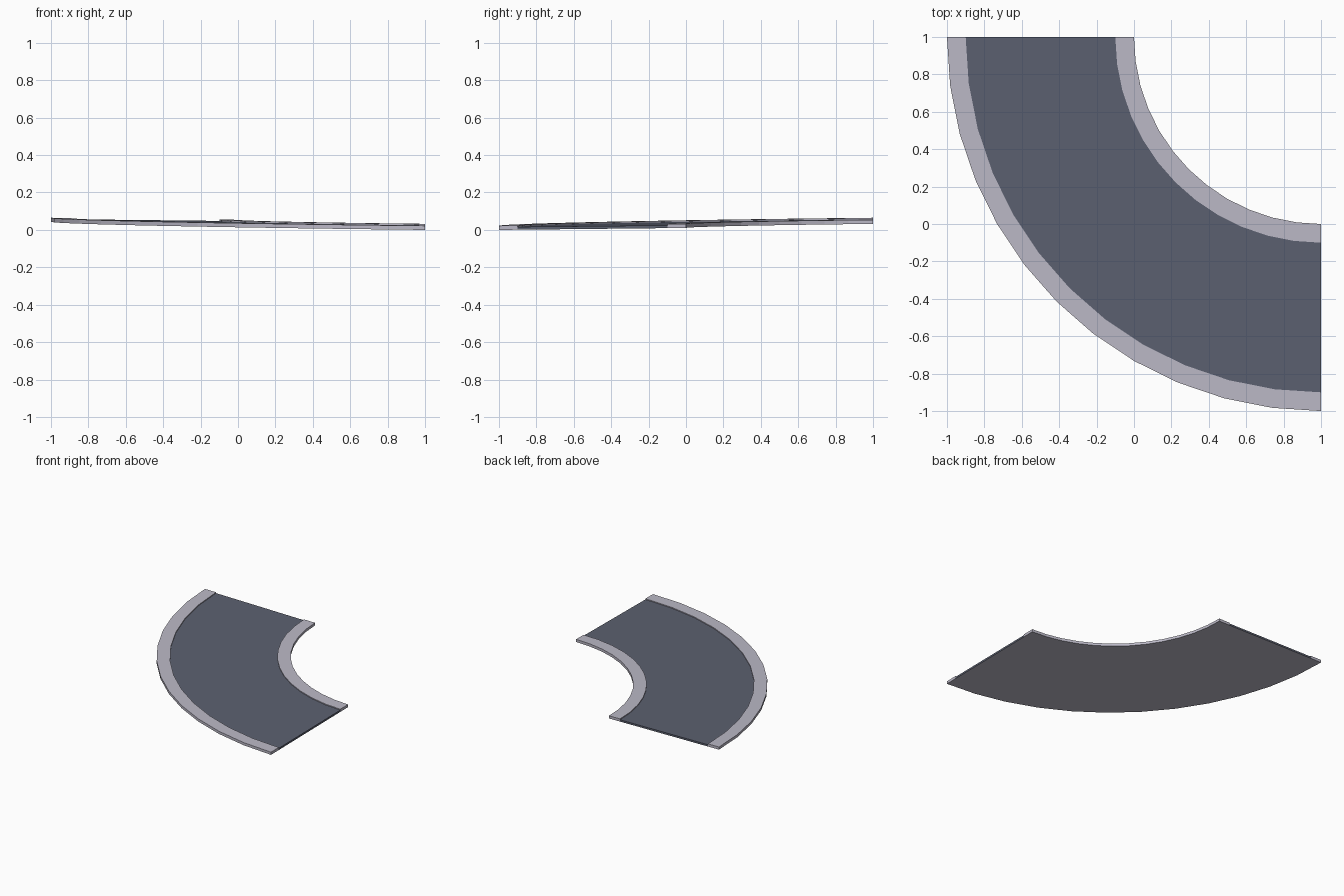
import bpy, bmesh, math

cube = bpy.data.objects.get("Cube")
if cube:
    bpy.data.objects.remove(cube, do_unlink=True)


def material(name, rgb):
    mat = bpy.data.materials.new(name)
    mat.use_nodes = True
    mat.diffuse_color = (*rgb, 1)
    mat.node_tree.nodes["Principled BSDF"].inputs["Base Color"].default_value = (*rgb, 1)
    return mat


CONCRETE = material("pale concrete", (0.50, 0.485, 0.57))
ASPHALT = material("blue grey asphalt", (0.107, 0.119, 0.162))

SEGMENTS = 12
ROAD_TOP = 0.015
KERB_TOP = 0.022


def tilt(x, y):
    """Height of the gently sloping underside."""
    return 0.0215 - 0.011 * x + 0.0105 * y


def quarter_bend(name, inner, outer, height, mats):
    """Quarter ring swept round the corner at (1, 1)."""
    bm = bmesh.new()
    profile = [(inner, 0), (outer, 0), (outer, height), (inner, height)]
    rings = []
    for i in range(SEGMENTS + 1):
        a = math.pi + i / SEGMENTS * math.pi / 2
        ring = []
        for r, z in profile:
            x, y = 1 + r * math.cos(a), 1 + r * math.sin(a)
            ring.append(bm.verts.new((x, y, z + tilt(x, y))))
        rings.append(ring)
    for a, b in zip(rings, rings[1:]):
        for k in range(4):
            n = (k + 1) % 4
            bm.faces.new((a[k], a[n], b[n], b[k]))
    bm.faces.new(rings[0])
    bm.faces.new(rings[-1])
    bmesh.ops.recalc_face_normals(bm, faces=bm.faces)
    # The underside takes the last material
    for f in bm.faces:
        if f.normal.z < -0.5:
            f.material_index = len(mats) - 1
    mesh = bpy.data.meshes.new(name)
    bm.to_mesh(mesh)
    bm.free()
    for m in mats:
        mesh.materials.append(m)
    obj = bpy.data.objects.new(name, mesh)
    bpy.context.collection.objects.link(obj)
    return obj


# Road surface between two raised kerbs
quarter_bend("road_surface", 1.1, 1.9, ROAD_TOP, [ASPHALT, CONCRETE])
quarter_bend("inner_kerb", 1.0, 1.1, KERB_TOP, [CONCRETE])
quarter_bend("outer_kerb", 1.9, 2.0, KERB_TOP, [CONCRETE])
